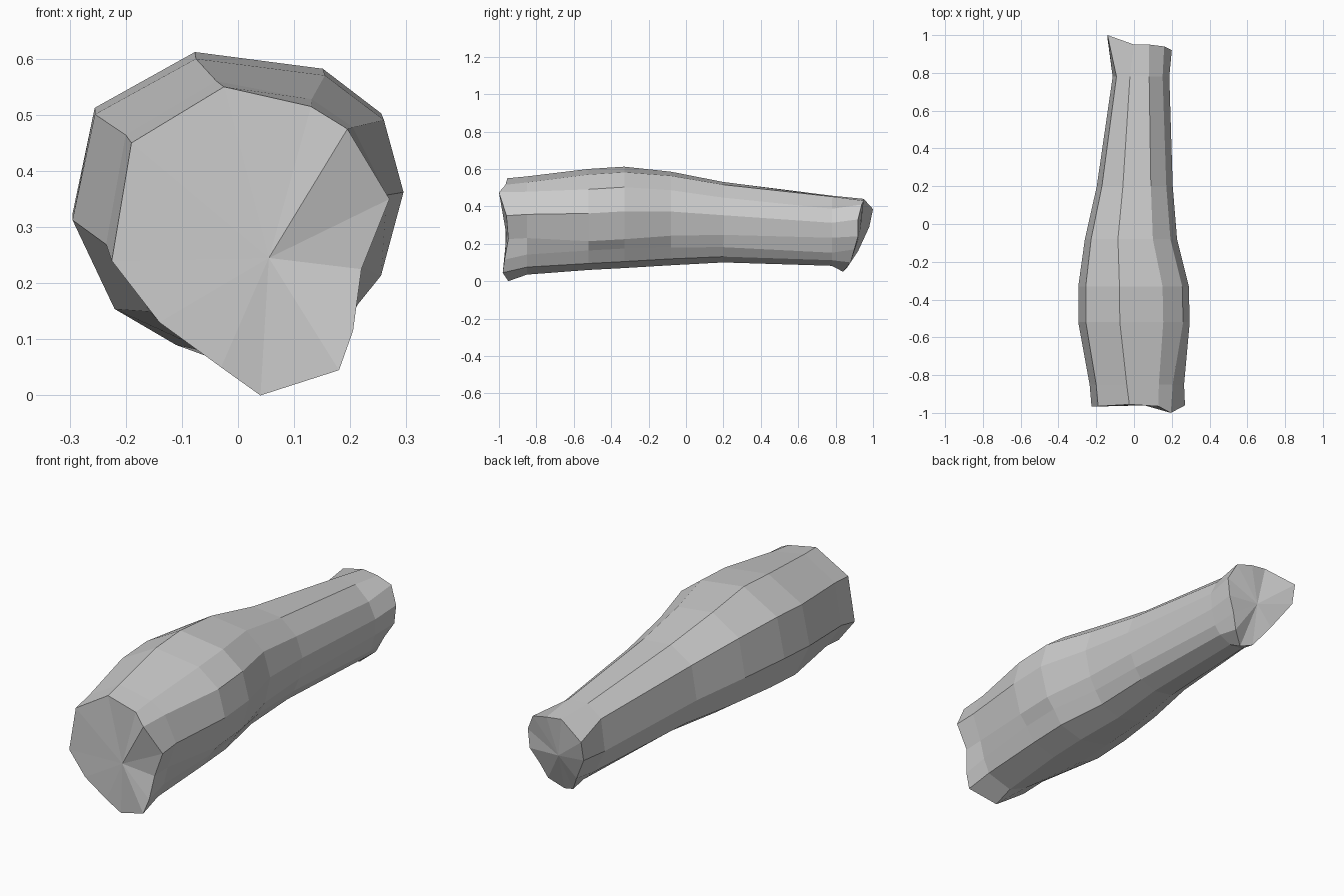
import bpy, bmesh

if "Cube" in bpy.data.objects:
    bpy.data.objects.remove(bpy.data.objects["Cube"])

# Cross-sections (x, z), running clockwise from the top
front = [(-.025, .55), (.13, .515), (.195, .475), (.27, .35), (.22, .225), (.205, .115),
         (.18, .045), (.04, 0), (-.03, .05), (-.14, .13), (-.225, .24), (-.19, .45)]
front_y = [-.955, -.965, -1, -.96, -.95, -.97, -.98, -.95, -.96, -.965, -.965, -.965]
bulge = [(-.075, .61), (.155, .58), (.26, .50), (.295, .37), (.255, .22), (.215, .17),
         (.17, .10), (.05, .065), (-.11, .095), (-.22, .16), (-.295, .32), (-.255, .51)]
neck = [(-.02, .455), (.08, .45), (.15, .385), (.185, .31), (.18, .23), (.16, .15),
        (.13, .11), (.07, .08), (0, .085), (-.06, .14), (-.11, .25), (-.09, .40)]
end = [(0, .44), (.08, .43), (.16, .41), (.20, .33), (.19, .24), (.15, .17),
       (.12, .10), (.06, .05), (0, .07), (-.06, .16), (-.14, .29), (-.14, .385)]
end_y = [.95, .95, .94, .92, .92, .90, .88, .84, .86, .92, .98, 1]


def fit(values, low, high):
    a, b = min(values), max(values)
    return [low + (v - a) / (b - a) * (high - low) for v in values]


def section(y, a, b, t, x0, x1, z0, z1):
    """Blend two profiles and fit the result to the given extents."""
    xs = fit([p[0] + (q[0] - p[0]) * t for p, q in zip(a, b)], x0, x1)
    zs = fit([p[1] + (q[1] - p[1]) * t for p, q in zip(a, b)], z0, z1)
    return [(x, y, z) for x, z in zip(xs, zs)]


rings = [
    [(x, y, z) for (x, z), y in zip(front, front_y)],
    section(-.85, front, bulge, .3, -.235, .265, .035, .56),
    section(-.52, front, bulge, 1, -.295, .295, .06, .60),
    section(-.33, bulge, neck, .0, -.295, .29, .07, .612),
    section(-.08, bulge, neck, .35, -.26, .228, .085, .585),
    section(.20, bulge, neck, .6, -.197, .205, .10, .53),
    section(.78, bulge, neck, 1, -.113, .187, .082, .457),
    [(x, y, z) for (x, z), y in zip(end, end_y)],
]

# Limb-like body: loft through the rings, with fan caps at both ends
bm = bmesh.new()
loops = [[bm.verts.new(p) for p in ring] for ring in rings]
n = len(front)
for a, b in zip(loops, loops[1:]):
    for i in range(n):
        j = (i + 1) % n
        bm.faces.new((a[i], a[j], b[j], b[i]))
for loop, centre in ((loops[0], (.055, -.96, .245)), (loops[-1], (.03, .93, .25))):
    c = bm.verts.new(centre)
    for i in range(n):
        bm.faces.new((loop[i], loop[(i + 1) % n], c))
bmesh.ops.recalc_face_normals(bm, faces=bm.faces)
mesh = bpy.data.meshes.new("tapered_body")
bm.to_mesh(mesh)
bm.free()
bpy.context.collection.objects.link(bpy.data.objects.new("tapered_body", mesh))
